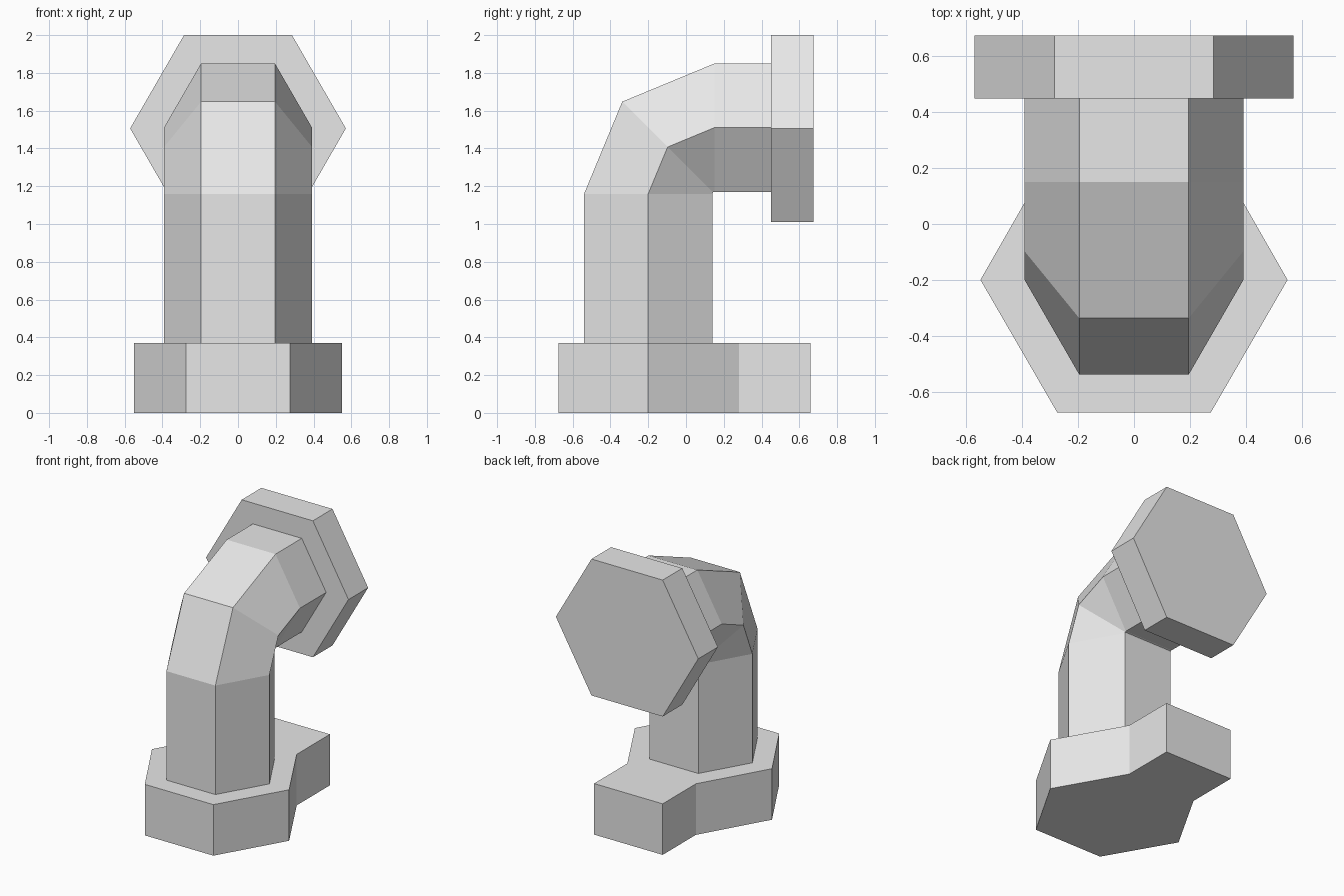
import bpy
import bmesh
from math import cos, sin, radians
from mathutils import Vector

cube = bpy.data.objects.get("Cube")
if cube:
    bpy.data.objects.remove(cube, do_unlink=True)

grey = bpy.data.materials.new("light_grey")
grey.use_nodes = True
COLOUR = (0.8, 0.8, 0.8, 1)
grey.diffuse_color = COLOUR
grey.node_tree.nodes["Principled BSDF"].inputs["Base Color"].default_value = COLOUR


def loft(name, rings):
    """Skin a row of matching rings and cap both ends."""
    bm = bmesh.new()
    rows = [[bm.verts.new(p) for p in ring] for ring in rings]
    for a, b in zip(rows, rows[1:]):
        for i in range(len(a)):
            j = (i + 1) % len(a)
            bm.faces.new((a[i], a[j], b[j], b[i]))
    bm.faces.new(rows[0])
    bm.faces.new(rows[-1])
    bmesh.ops.recalc_face_normals(bm, faces=bm.faces)
    mesh = bpy.data.meshes.new(name)
    bm.to_mesh(mesh)
    bm.free()
    mesh.materials.append(grey)
    obj = bpy.data.objects.new(name, mesh)
    bpy.context.collection.objects.link(obj)
    return obj


def hexagon(radius, centre, outward):
    """Hexagon with points on the x axis; outward is its second axis."""
    angles = [radians(60 * i) for i in range(6)]
    return [Vector(centre) + Vector((radius * cos(a), 0, 0))
            + Vector(outward) * radius * sin(a) for a in angles]


PIPE_Y = -0.2
FRONT, UP = (0, -1, 0), (0, 0, 1)

# Base: hexagonal plate with a square tongue at the back
half = [(0.275, -0.675), (0.55, PIPE_Y), (0.275, 0.28), (0.275, 0.66)]
outline = half + [(-x, y) for x, y in reversed(half)]
loft("base_plate", [[(x, y, z) for x, y in outline] for z in (0, 0.37)])

# Pipe: upright, two-step elbow, then a short level run
pivot, bend = Vector((0, 0.15, 1.16)), 0.35
rings = [hexagon(0.392, (0, PIPE_Y, 0.2), FRONT)]
for angle in (0, 45, 90):
    out = Vector((0, -cos(radians(angle)), sin(radians(angle))))
    rings.append(hexagon(0.392, pivot + out * bend, out))
rings.append(hexagon(0.392, (0, 0.55, pivot.z + bend), UP))
loft("elbow_pipe", rings)

# Flange: hexagonal plate closing the pipe
loft("end_flange", [hexagon(0.571, (0, y, 1.506), UP) for y in (0.45, 0.675)])
